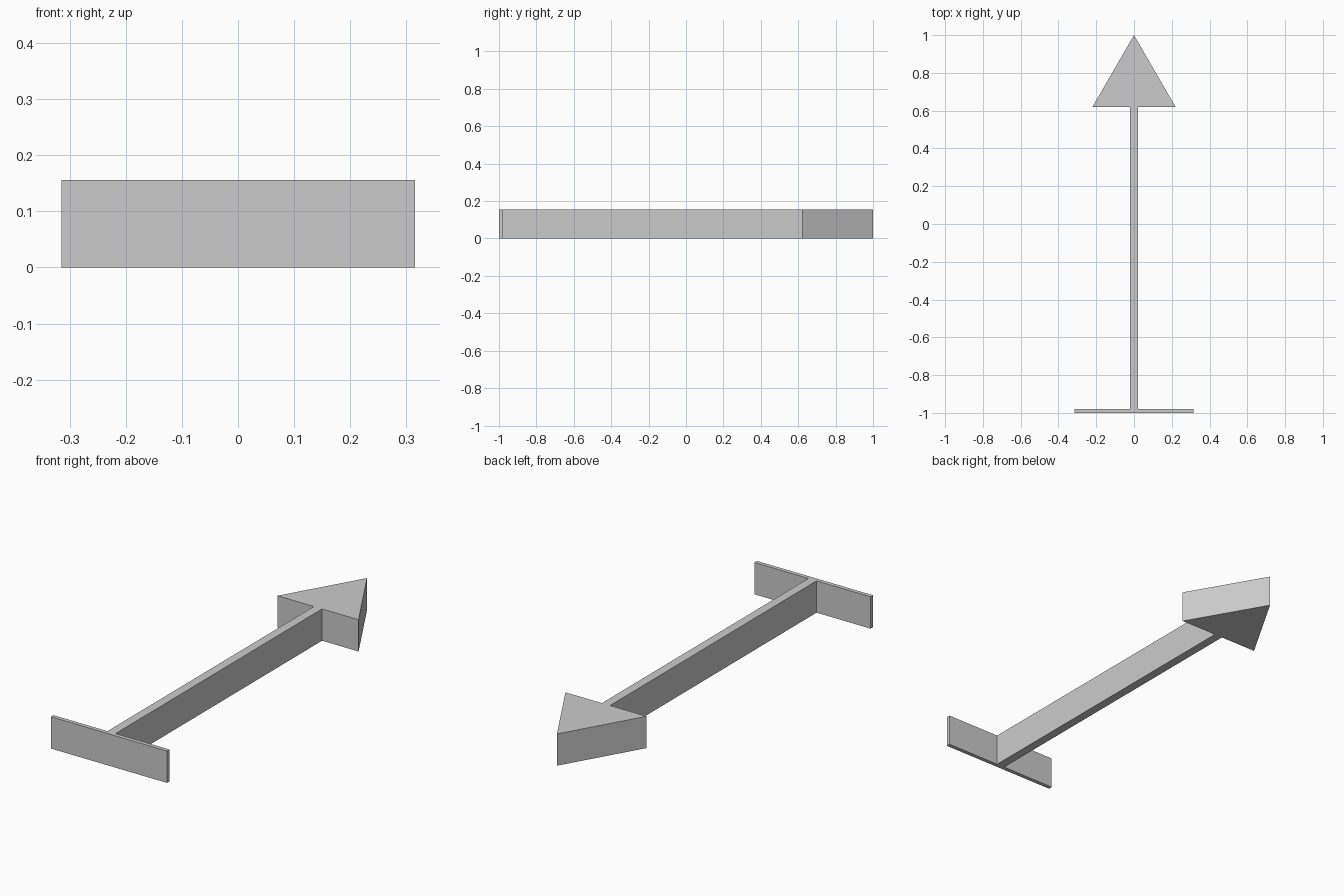
import bpy
import bmesh

cube = bpy.data.objects.get("Cube")
if cube:
    bpy.data.objects.remove(cube, do_unlink=True)

HEIGHT = 0.156
BAR_TOP, HEAD_BASE = -0.98, 0.62

grey = bpy.data.materials.new("plain_grey")
grey.use_nodes = True
grey.diffuse_color = (0.6, 0.6, 0.6, 1)
grey.node_tree.nodes["Principled BSDF"].inputs["Base Color"].default_value = grey.diffuse_color


def prism(name, outline):
    """Extrude a flat counter-clockwise outline up to the common height."""
    bm = bmesh.new()
    face = bm.faces.new([bm.verts.new((x, y, 0)) for x, y in outline])
    top = bmesh.ops.extrude_face_region(bm, geom=[face], use_keep_orig=True)["geom"]
    bmesh.ops.translate(bm, vec=(0, 0, HEIGHT),
                        verts=[v for v in top if isinstance(v, bmesh.types.BMVert)])
    bmesh.ops.recalc_face_normals(bm, faces=bm.faces)
    mesh = bpy.data.meshes.new(name)
    bm.to_mesh(mesh)
    bm.free()
    mesh.materials.append(grey)
    obj = bpy.data.objects.new(name, mesh)
    bpy.context.collection.objects.link(obj)
    return obj


def strip(half_width, y0, y1):
    return [(-half_width, y0), (half_width, y0), (half_width, y1), (-half_width, y1)]


# Thin cross bar at the tail
prism("tail_bar", strip(0.315, -1, BAR_TOP))
# Long narrow shaft
prism("shaft", strip(0.022, BAR_TOP, HEAD_BASE))
# Triangular head
prism("arrow_head", [(-0.22, HEAD_BASE), (0.22, HEAD_BASE), (0, 1)])
